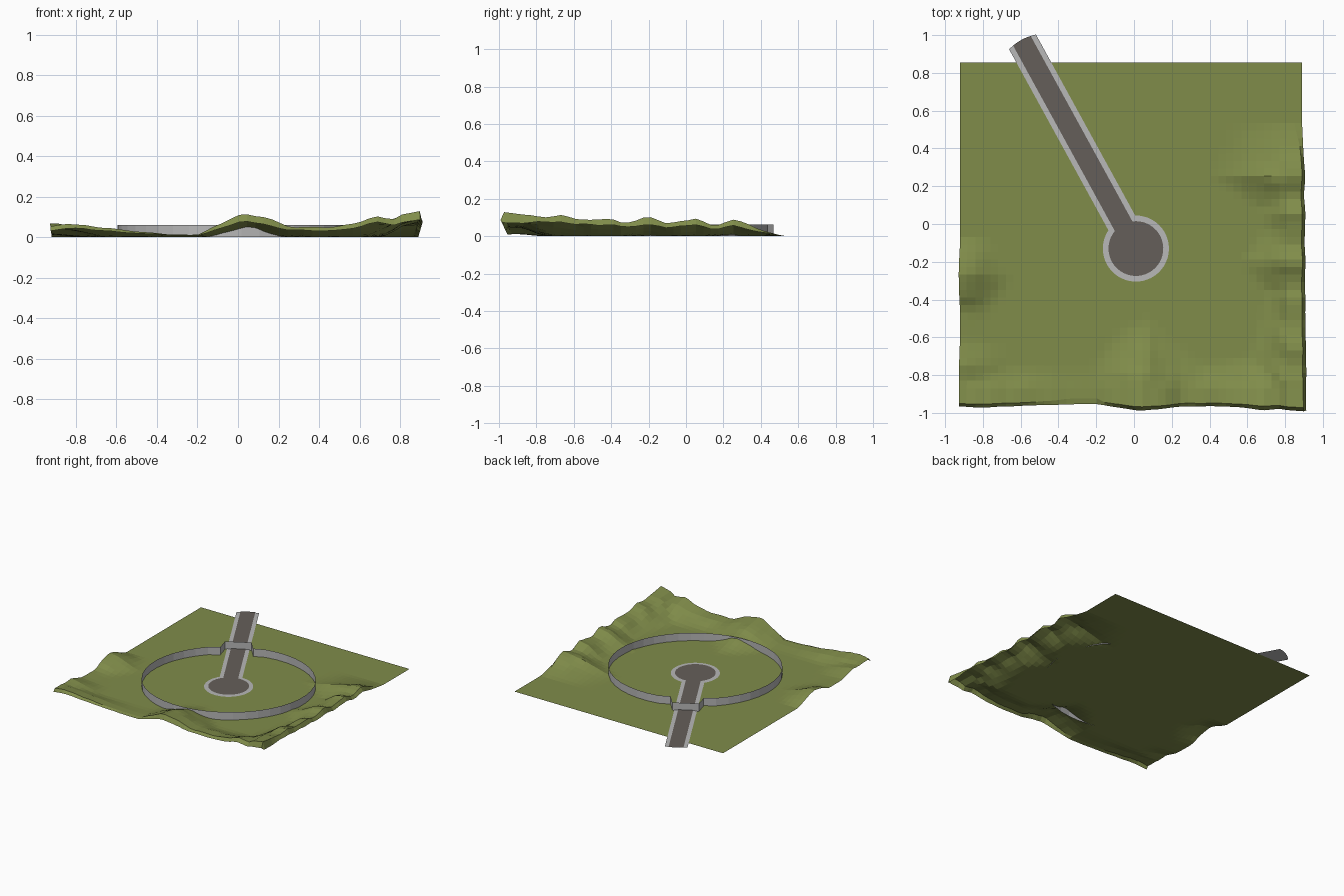
import bpy, bmesh, math
from mathutils import Vector, noise

if "Cube" in bpy.data.objects:
    bpy.data.objects.remove(bpy.data.objects["Cube"])


def material(name, rgb):
    m = bpy.data.materials.new(name)
    m.diffuse_color = (*rgb, 1)
    m.use_nodes = True
    m.node_tree.nodes["Principled BSDF"].inputs["Base Color"].default_value = m.diffuse_color
    return m


GRASS = material("olive grass", (0.215, 0.262, 0.068))
STONE = material("pale grey stone", (0.48, 0.48, 0.48))
ASPHALT = material("dark asphalt", (0.130, 0.114, 0.102))


def make_object(name, bm, mat):
    mesh = bpy.data.meshes.new(name)
    bm.to_mesh(mesh)
    bm.free()
    mesh.materials.append(mat)
    obj = bpy.data.objects.new(name, mesh)
    bpy.context.collection.objects.link(obj)
    return obj


def interp(points, t):
    """Piecewise linear curve through (position, value) pairs."""
    if t <= points[0][0]:
        return points[0][1]
    for (a, va), (b, vb) in zip(points, points[1:]):
        if t <= b:
            return va + (vb - va) * (t - a) / (b - a)
    return points[-1][1]


def falloff(distance, width):
    t = min(max(distance / width, 0), 1)
    return (1 - t) ** 2 * (1 + 2 * t)


# Terrain: one open sheet that rises into hills along three edges
X0, X1, Y0, Y1 = -0.92, 0.89, -0.95, 0.855
N = 46
FRONT = [(-.92, .05), (-.85, .072), (-.78, .062), (-.65, .05), (-.5, .035), (-.35, .015),
         (-.2, .012), (-.08, .07), (.03, .115), (.12, .1), (.25, .06), (.5, .055),
         (.6, .08), (.7, .112), (.77, .095), (.86, .125), (.92, .1)]
FRONT_W = [(-.9, .3), (-.6, .2), (-.25, .2), (-.05, .42), (.08, .48), (.2, .36), (.35, .22), (.9, .3)]
RIGHT = [(-.95, .1), (-.85, .12), (-.75, .125), (-.6, .11), (-.5, .1), (-.35, .078), (-.2, .1),
         (-.1, .07), (.05, .098), (.15, .06), (.25, .088), (.35, .05), (.42, .03), (.52, 0)]
RIGHT_W = [(-.9, .35), (-.5, .22), (-.35, .2), (-.2, .34), (-.05, .22), (.1, .25), (.25, .5), (.4, .45)]
LEFT = [(-.95, .05), (-.75, .05), (-.62, .012), (-.45, .012), (-.38, .045), (-.28, .068), (-.18, .05), (-.08, 0)]
LEFT_W = [(-.95, .35), (-.7, .28), (-.5, .15), (-.28, .28), (-.1, .2)]


def height(x, y):
    h = max(interp(FRONT, x) * falloff(y - Y0, interp(FRONT_W, x)),
            interp(RIGHT, y) * falloff(X1 - x, interp(RIGHT_W, y)),
            interp(LEFT, y) * falloff(x - X0, interp(LEFT_W, y)))
    rough = noise.noise(Vector((x * 9, y * 9, 3.1)))
    return max(0, h * (1 + 0.25 * rough))


bm = bmesh.new()
grid = []
for j in range(N):
    row = []
    for i in range(N):
        x = X0 + (X1 - X0) * i / (N - 1)
        y = Y0 + (Y1 - Y0) * j / (N - 1)
        z = height(x, y)
        px, py, pz = x, y, z
        # Rolled lip along the hilly borders
        if j < 2:
            py -= 0.3 * z + (min(z, .03) * .8 if j == 1 else 0)
        if i > N - 3:
            px += 0.18 * z + (min(z, .03) * .8 if i == N - 2 else 0)
        if i < 2:
            px -= 0.12 * z
        if j == 0 or i == N - 1:
            pz *= 0.62
        row.append(bm.verts.new((px, py, pz)))
    grid.append(row)
for j in range(N - 1):
    for i in range(N - 1):
        bm.faces.new((grid[j][i], grid[j][i + 1], grid[j + 1][i + 1], grid[j + 1][i]))
make_object("terrain", bm, GRASS)

# Shared frame for road and wall: "along" points down the road, "across" to its right
CENTRE = Vector((0.01, -0.13))
A = math.radians(118.75)
ALONG = Vector((math.cos(A), math.sin(A)))
ACROSS = Vector((math.sin(A), -math.cos(A)))


def place(along, across, z):
    p = CENTRE + ALONG * along + ACROSS * across
    return (p.x, p.y, z)


def keyhole(name, radius, half_width, z, mat):
    """Round plaza joined to a straight road with a slightly bowed end."""
    bm = bmesh.new()
    start = math.asin(half_width / radius)
    pts = []
    for k in range(41):
        t = start + (2 * math.pi - 2 * start) * k / 40
        pts.append((radius * math.cos(t), radius * math.sin(t)))
    for k in range(9):
        s = -1 + k / 4
        pts.append((1.248 + 0.012 * (1 - (s * half_width / .08) ** 2), s * half_width))
    bm.faces.new([bm.verts.new(place(a, c, z)) for a, c in pts])
    bmesh.ops.triangulate(bm, faces=bm.faces[:])
    for f in bm.faces:
        f.normal_update()
        if f.normal.z < 0:
            f.normal_flip()
    make_object(name, bm, mat)


keyhole("road_kerb", 0.175, 0.081, 0.004, STONE)
keyhole("road_surface", 0.145, 0.053, 0.007, ASPHALT)

# Ring wall: thin upright sheet, stepping outward to a straight gate over the road
WALL_H = 0.061
RA, RC = 0.555, 0.62
gap = math.asin(0.118 / RC)
path = [(0.63, -0.095), (0.63, 0.095), (0.53, 0.118)]
for k in range(1, 40):
    t = gap + (2 * math.pi - 2 * gap) * k / 40
    path.append((RA * math.cos(t), RC * math.sin(t)))
path.append((0.53, -0.118))
bm = bmesh.new()
low = [bm.verts.new(place(a, c, 0)) for a, c in path]
top = [bm.verts.new(place(a, c, WALL_H)) for a, c in path]
for k in range(len(path)):
    n = (k + 1) % len(path)
    bm.faces.new((low[n], low[k], top[k], top[n]))
make_object("ring_wall", bm, STONE)
